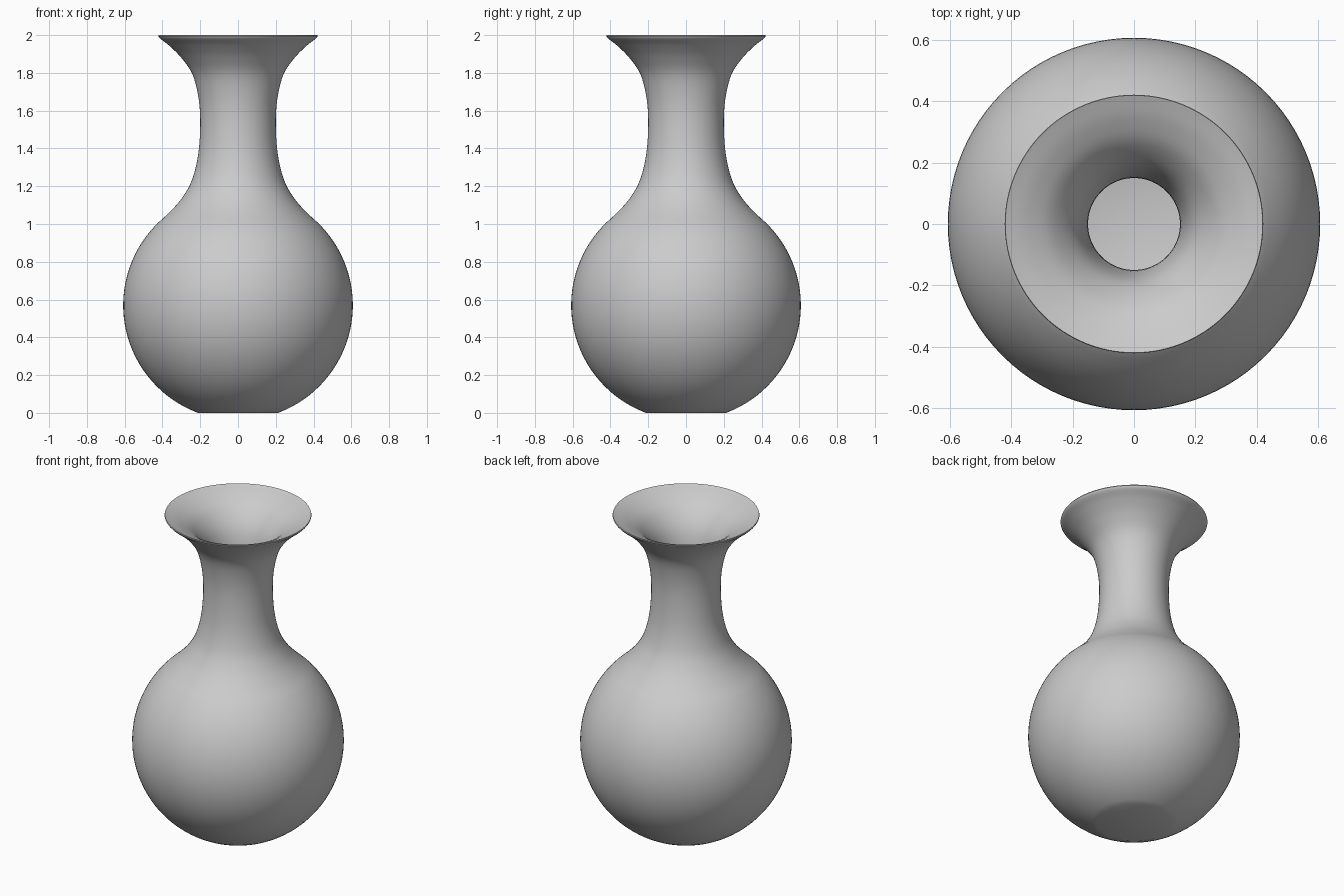
import bpy, bmesh, math
from mathutils import Vector

cube = bpy.data.objects.get("Cube")
if cube:
    bpy.data.objects.remove(cube, do_unlink=True)

SIDES = 96
RADIUS, CENTRE, WALL = 0.608, 0.57, 0.05


def smooth_path(points, steps=5):
    """Catmull-Rom curve through (radius, height) points."""
    p = [Vector(q) for q in points]
    p = [2 * p[0] - p[1]] + p + [2 * p[-1] - p[-2]]
    path = []
    for a, b, c, d in zip(p, p[1:], p[2:], p[3:]):
        for i in range(steps):
            t = i / steps
            path.append(0.5 * (2 * b + (c - a) * t + (2 * a - 5 * b + 4 * c - d) * t * t
                               + (3 * b - a - 3 * c + d) * t ** 3))
    return path + [p[-2]]


def belly(radius, floor, top):
    """Round body arc from the flat floor up to the shoulder."""
    start = math.asin((floor - CENTRE) / radius)
    end = math.asin((top - CENTRE) / radius)
    angles = [start + (end - start) * i / 32 for i in range(33)]
    return [Vector((radius * math.cos(a), CENTRE + radius * math.sin(a))) for a in angles]


# Outer body, shoulder, neck and flared lip
neck = smooth_path([(0.43, 1.0), (0.355, 1.07), (0.295, 1.14), (0.245, 1.23), (0.212, 1.36),
                    (0.2, 1.52), (0.208, 1.66), (0.24, 1.79), (0.3, 1.88), (0.365, 1.945),
                    (0.41, 1.98), (0.422, 1.995)])
outer = belly(RADIUS, 0.0, 0.99) + neck

# Inner wall, thinning towards the lip
inner_neck = smooth_path([(0.385, 0.97), (0.315, 1.04), (0.25, 1.12), (0.196, 1.22), (0.162, 1.36),
                          (0.15, 1.52), (0.158, 1.67), (0.19, 1.81), (0.26, 1.91),
                          (0.34, 1.965), (0.42, 2.0)])
inner = belly(RADIUS - WALL, WALL, 0.96) + inner_neck
profile = [Vector((0, 0))] + outer + inner[::-1] + [Vector((0, WALL))]

# Turn the profile around the upright axis
bm = bmesh.new()
verts = [bm.verts.new((p.x, 0, p.y)) for p in profile]
edges = [bm.edges.new(pair) for pair in zip(verts, verts[1:])]
bmesh.ops.spin(bm, geom=verts + edges, cent=(0, 0, 0), axis=(0, 0, 1),
               angle=math.tau, steps=SIDES, use_merge=True)
bmesh.ops.remove_doubles(bm, verts=bm.verts, dist=0.0001)
bmesh.ops.recalc_face_normals(bm, faces=bm.faces)
mesh = bpy.data.meshes.new("vase")
bm.to_mesh(mesh)
bm.free()
vase = bpy.data.objects.new("vase", mesh)
bpy.context.collection.objects.link(vase)

# Plain grey glaze
glaze = bpy.data.materials.new("light_grey")
glaze.use_nodes = True
colour = (0.6, 0.6, 0.6, 1)
glaze.diffuse_color = colour
glaze.node_tree.nodes["Principled BSDF"].inputs["Base Color"].default_value = colour
mesh.materials.append(glaze)

bpy.context.view_layer.objects.active = vase
vase.select_set(True)
bpy.ops.object.shade_smooth_by_angle(angle=math.radians(35))
